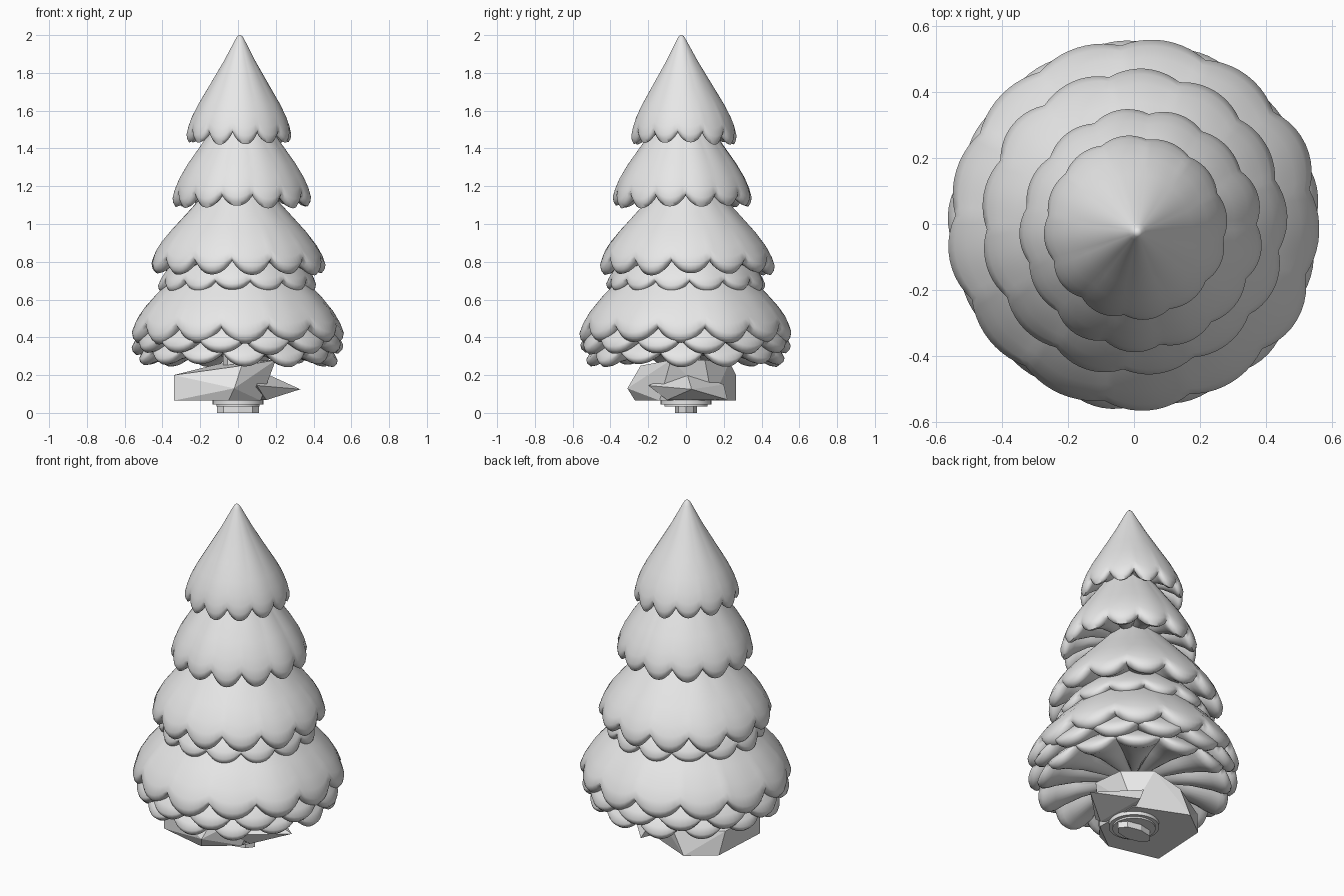
import bpy, bmesh, math, random
from mathutils import Vector

random.seed(4)
cube = bpy.data.objects.get("Cube")
if cube:
    bpy.data.objects.remove(cube, do_unlink=True)

grey = bpy.data.materials.new("plain light grey")
grey.use_nodes = True
grey.diffuse_color = (0.8, 0.8, 0.8, 1)
grey.node_tree.nodes["Principled BSDF"].inputs["Base Color"].default_value = grey.diffuse_color


def add_object(name, bm, smooth=0):
    bmesh.ops.recalc_face_normals(bm, faces=bm.faces)
    mesh = bpy.data.meshes.new(name)
    bm.to_mesh(mesh)
    bm.free()
    mesh.materials.append(grey)
    obj = bpy.data.objects.new(name, mesh)
    bpy.context.collection.objects.link(obj)
    if smooth:
        bpy.ops.object.select_all(action="DESELECT")
        obj.select_set(True)
        bpy.context.view_layer.objects.active = obj
        bpy.ops.object.shade_smooth_by_angle(angle=math.radians(smooth))
    return obj


# Branch skirt section: (share of radius, share of drop), outside then underside
SKIRT = [(.02, 0), (.05, .012), (.09, .045), (.3, .24), (.6, .49), (.78, .64), (.9, .76),
         (.965, .85), (1, .925), (.99, .965), (.955, 1), (.9, .99), (.82, .95), (.6, .89), (.15, .85)]
STEPS = 10


def skirt(name, centre, top, hem, radius, depth, lobes, phase, apex=None):
    bm = bmesh.new()
    apex = Vector(apex or centre)
    centre = Vector(centre)
    size = [random.uniform(-.015, .01) for _ in range(lobes)]
    drop = [random.uniform(-.008, .01) for _ in range(lobes)]
    rings = []
    for share, fall in SKIRT:
        ring = []
        for i in range(lobes * STEPS):
            k, s = divmod(i, STEPS)
            u = abs(2 * s / STEPS - 1)
            # Blend each lobe's own variation away at the notches
            keep = 1 - u ** 2
            r = radius * share * (1 + fall * (size[k] * keep - .05 * u ** 2))
            scallop = (depth * u ** 2.2 + drop[k] * keep) * fall ** 4
            a = (i / (lobes * STEPS) + phase / lobes) * math.tau
            c = apex.lerp(centre, min(1, fall * 1.1))
            ring.append(bm.verts.new((c.x + r * math.cos(a), c.y + r * math.sin(a),
                                      top + (hem - top) * fall + scallop)))
        rings.append(ring)
    for a, b in zip(rings, rings[1:]):
        for i in range(len(a)):
            j = (i + 1) % len(a)
            bm.faces.new((a[i], a[j], b[j], b[i]))
    bm.faces.new(rings[0])
    bm.faces.new(rings[-1])
    add_object(name, bm, 70)


# Branches from the crown down
skirt("crown_branches", (.005, -.01), 2.0, 1.425, .28, .06, 12, .75, (.01, -.025))
skirt("upper_branches", (.02, -.018), 1.72, 1.09, .368, .06, 13, .1)
skirt("middle_branches", (0, .005), 1.35, .735, .467, .07, 13, .6)
skirt("inner_branches", (0, 0), 1.1, .645, .42, .05, 13, .1)
skirt("lower_branches", (0, 0), 1.06, .37, .567, .08, 13, .4)
skirt("under_branches", (0, 0), .85, .31, .56, .07, 13, .9)
skirt("bottom_branches", (0, 0), .7, .25, .525, .065, 13, .4)


def hull(name, points):
    bm = bmesh.new()
    for p in points:
        bm.verts.new(p)
    out = bmesh.ops.convex_hull(bm, input=bm.verts)
    loose = [v for v in out["geom_interior"] if isinstance(v, bmesh.types.BMVert)]
    bmesh.ops.delete(bm, geom=loose, context="VERTS")
    add_object(name, bm)


# Faceted rock with a pointed outcrop
hull("rock", [(-.34, -.2, .2), (-.34, -.2, .065), (-.34, .12, .2), (-.32, .15, .065),
              (-.02, -.31, .13), (-.05, -.27, .065), (.02, -.24, .25), (.2, -.08, .28),
              (.12, -.14, .065), (.12, .14, .065), (-.17, .265, .065), (-.1, .265, .2),
              (.05, .23, .27), (.18, .1, .28), (-.1, .1, .26)])
hull("rock_outcrop", [(.33, .03, .125), (.1, -.2, .145), (.11, 0, .225), (.1, .2, .15),
                      (.14, .22, .07), (.15, -.1, .068), (.05, 0, .068)])


def cylinder(name, radius, low, high, sides, smooth=0):
    bm = bmesh.new()
    bmesh.ops.create_cone(bm, cap_ends=True, segments=sides, radius1=radius,
                          radius2=radius, depth=high - low)
    bmesh.ops.translate(bm, verts=bm.verts, vec=(0, 0, (low + high) / 2))
    return add_object(name, bm, smooth)


# Trunk and mounting foot
cylinder("trunk", .08, .2, .6, 8)
cylinder("foot_collar", .135, .045, .07, 32, 35)
cylinder("foot_ring", .115, .035, .05, 32, 35)
foot = cylinder("foot_peg", .11, 0, .06, 8)
foot.scale.y = .52
